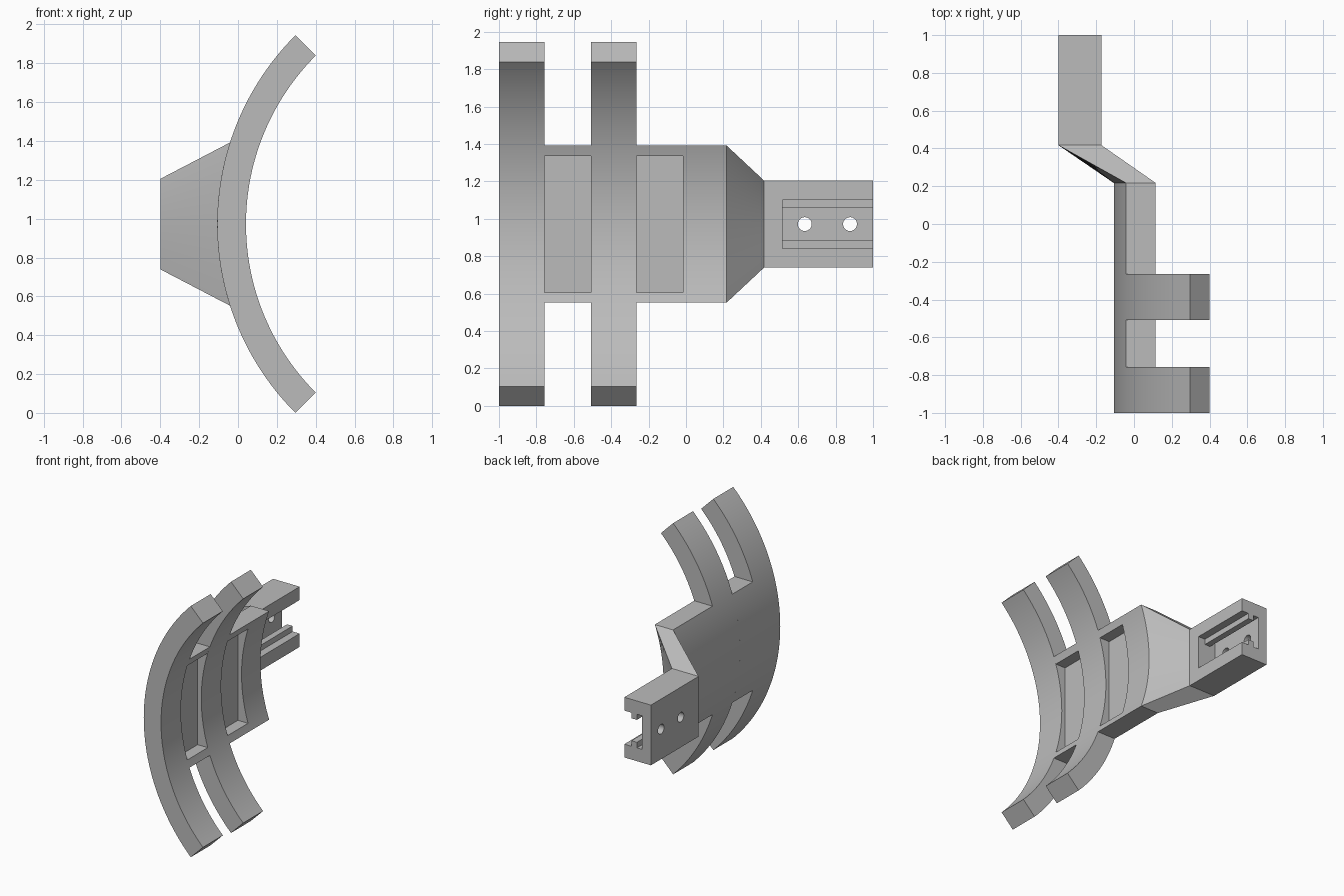
import bpy, bmesh, math

if "Cube" in bpy.data.objects:
    bpy.data.objects.remove(bpy.data.objects["Cube"])

CX, CZ = 1.268, 0.972          # arc centre
R_OUT, R_IN = 1.375, 1.227     # convex and concave radii
HALF = 0.42                    # half height of the plate
POCKET, FLOOR = 0.365, 0.01    # pocket half height and floor x
BACK, FACE, ARM = -0.4, -0.172, 0.233  # bracket back x, face x, half height
SEGS = 48

grey = bpy.data.materials.new("light_grey")
grey.use_nodes = True
grey.diffuse_color = (0.5, 0.5, 0.5, 1)
grey.node_tree.nodes["Principled BSDF"].inputs["Base Color"].default_value = (0.5, 0.5, 0.5, 1)


def arc(r, a0, a1, n=SEGS):
    """Points on the cradle arc between two angles, in x and z."""
    angles = [a0 + (a1 - a0) * i / n for i in range(n + 1)]
    return [(CX - r * math.cos(a), CZ + r * math.sin(a)) for a in angles]


def level(r, h):
    """Angle at which an arc reaches height h above its centre."""
    return math.asin(h / r)


def loft(name, start, y0, end, y1):
    """Solid between two matching outlines at two depths."""
    bm = bmesh.new()
    a = [bm.verts.new((x, y0, z)) for x, z in start]
    b = [bm.verts.new((x, y1, z)) for x, z in end]
    bm.faces.new(a)
    bm.faces.new(b[::-1])
    for i in range(len(a)):
        j = (i + 1) % len(a)
        bm.faces.new((a[j], a[i], b[i], b[j]))
    bmesh.ops.recalc_face_normals(bm, faces=bm.faces)
    mesh = bpy.data.meshes.new(name)
    bm.to_mesh(mesh)
    bm.free()
    mesh.materials.append(grey)
    obj = bpy.data.objects.new(name, mesh)
    bpy.context.collection.objects.link(obj)
    return obj


def extrude(name, outline, y0, y1):
    return loft(name, outline, y0, outline, y1)


# Outlines: long rib, plate with level ends, plate with a flat-floored pocket
q = math.pi / 4
rib = arc(R_OUT, -q, q) + arc(R_IN, q, -q)
a_out, a_in, a_pocket = level(R_OUT, HALF), level(R_IN, HALF), level(R_IN, POCKET)
convex = arc(R_OUT, -a_out, a_out)
plate = convex + arc(R_IN, a_in, -a_in)
web = (convex + arc(R_IN, a_in, a_pocket, 4)
       + [(FLOOR, CZ + POCKET), (FLOOR, CZ - POCKET)]
       + arc(R_IN, -a_pocket, -a_in, 4))

# Curved cradle
parts = [
    extrude("front_rib", rib, -1.0, -0.757),
    extrude("front_web", web, -0.757, -0.508),
    extrude("rear_rib", rib, -0.508, -0.265),
    extrude("rear_web", web, -0.265, -0.015),
    extrude("rear_plate", plate, -0.015, 0.217),
]

# Neck blending the curved plate into the bracket block
heights = [CZ + ARM * (2 * i / SEGS - 1) for i in range(SEGS + 1)]
block_loop = [(BACK, z) for z in heights] + [(FACE, z) for z in reversed(heights)]
parts.append(loft("neck", plate, 0.217, block_loop, 0.417))

# Bracket: solid root, then a channel with a lip on each side
block = [(BACK, CZ - ARM), (BACK, CZ + ARM), (FACE, CZ + ARM), (FACE, CZ - ARM)]
parts.append(extrude("bracket_root", block, 0.417, 0.515))
WIDE, LIP = 0.13, 0.087
upper = [(BACK, ARM), (FACE, ARM), (FACE, WIDE), (-0.232, WIDE), (-0.232, LIP),
         (-0.28, LIP), (-0.28, WIDE), (-0.325, WIDE)]
channel = [(x, CZ + z) for x, z in upper] + [(x, CZ - z) for x, z in reversed(upper)]
bracket = extrude("bracket_channel", channel, 0.515, 1.0)
parts.append(bracket)

# Screw holes through the bracket's back wall
for y in (0.635, 0.877):
    bpy.ops.mesh.primitive_cylinder_add(vertices=32, radius=0.037, depth=0.2,
                                        location=(-0.37, y, CZ),
                                        rotation=(0, math.pi / 2, 0))
    cutter = bpy.context.object
    cutter.name = "hole_cutter"
    cutter.hide_render = True
    cutter.data.materials.append(grey)
    mod = bracket.modifiers.new("hole", 'BOOLEAN')
    mod.operation, mod.solver, mod.object = 'DIFFERENCE', 'EXACT', cutter
    bpy.context.view_layer.objects.active = bracket
    bpy.ops.object.modifier_apply(modifier=mod.name)
    bpy.data.objects.remove(cutter)

# Smooth the curves, keep the edges crisp
bpy.ops.object.select_all(action='DESELECT')
for part in parts:
    part.select_set(True)
bpy.context.view_layer.objects.active = parts[0]
bpy.ops.object.shade_smooth_by_angle(angle=math.radians(25))
